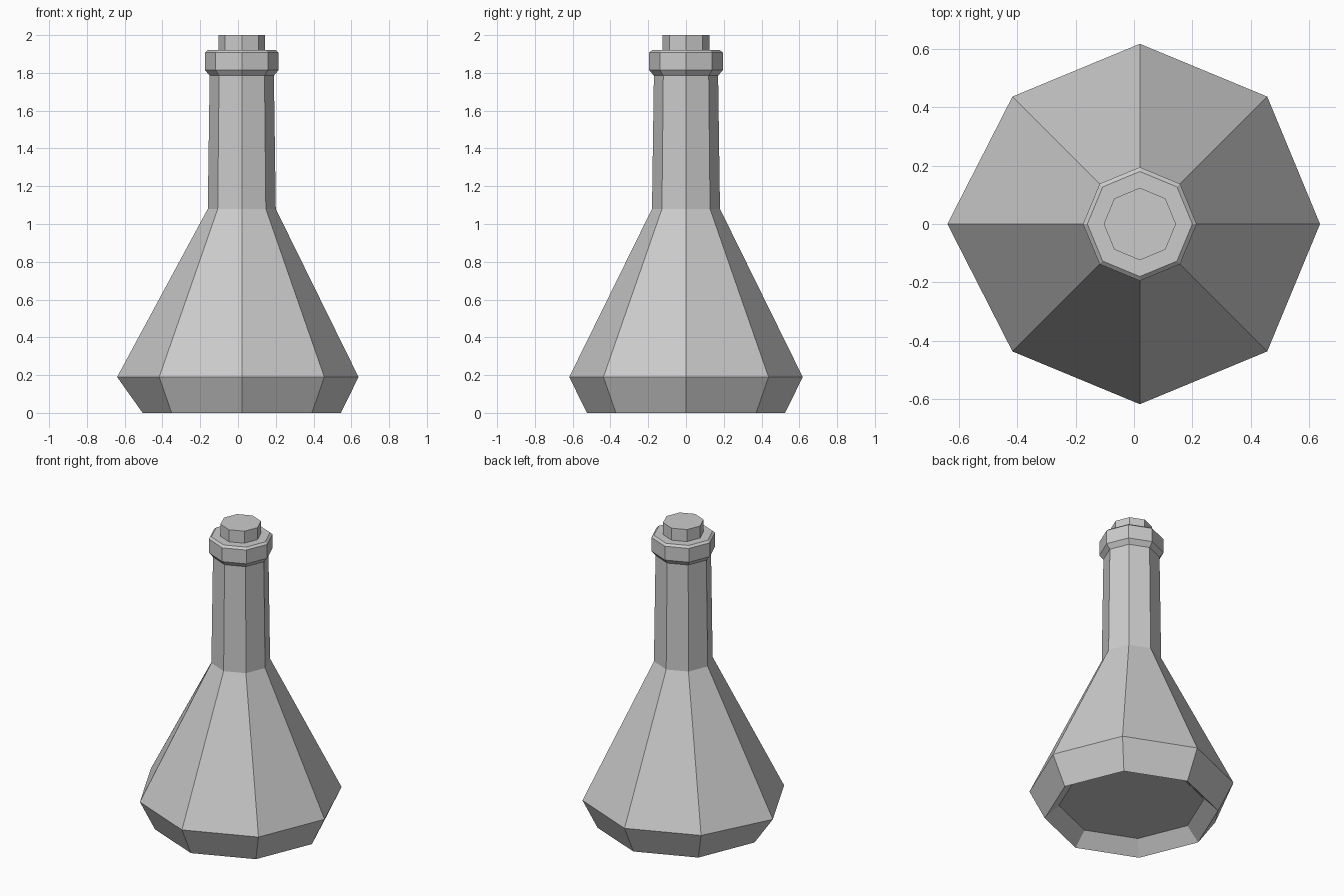
import bpy, bmesh
from math import cos, sin, pi

if "Cube" in bpy.data.objects:
    bpy.data.objects.remove(bpy.data.objects["Cube"])

SIDES = 8
CX = 0.02  # the bottle axis sits slightly right of the origin


def lathe(name, profile):
    """Eight-sided solid turned from (radius, z) pairs, capped at both ends."""
    bm = bmesh.new()
    rings = [[bm.verts.new((CX + r * cos(2 * pi * i / SIDES),
                            r * sin(2 * pi * i / SIDES), z))
              for i in range(SIDES)] for r, z in profile]
    for a, b in zip(rings, rings[1:]):
        for i in range(SIDES):
            j = (i + 1) % SIDES
            bm.faces.new((a[i], a[j], b[j], b[i]))
    bm.faces.new(rings[0][::-1])
    bm.faces.new(rings[-1])
    bmesh.ops.recalc_face_normals(bm, faces=bm.faces[:])
    mesh = bpy.data.meshes.new(name)
    bm.to_mesh(mesh)
    bm.free()
    obj = bpy.data.objects.new(name, mesh)
    bpy.context.collection.objects.link(obj)
    return obj


# Flask: recessed underside, flared base, cone, neck and chamfered lip
flask = lathe("flask", [
    (0.44, 0.085), (0.525, 0.0), (0.618, 0.19), (0.18, 1.08),
    (0.17, 1.785), (0.195, 1.815), (0.195, 1.907), (0.18, 1.92)])

# The left corner of the widest ring is pulled out a little
for v in flask.data.vertices:
    if v.co.x < -0.55:
        v.co.x = -0.64

# Cork in the mouth
lathe("cork", [(0.124, 1.92), (0.124, 2.0)])
